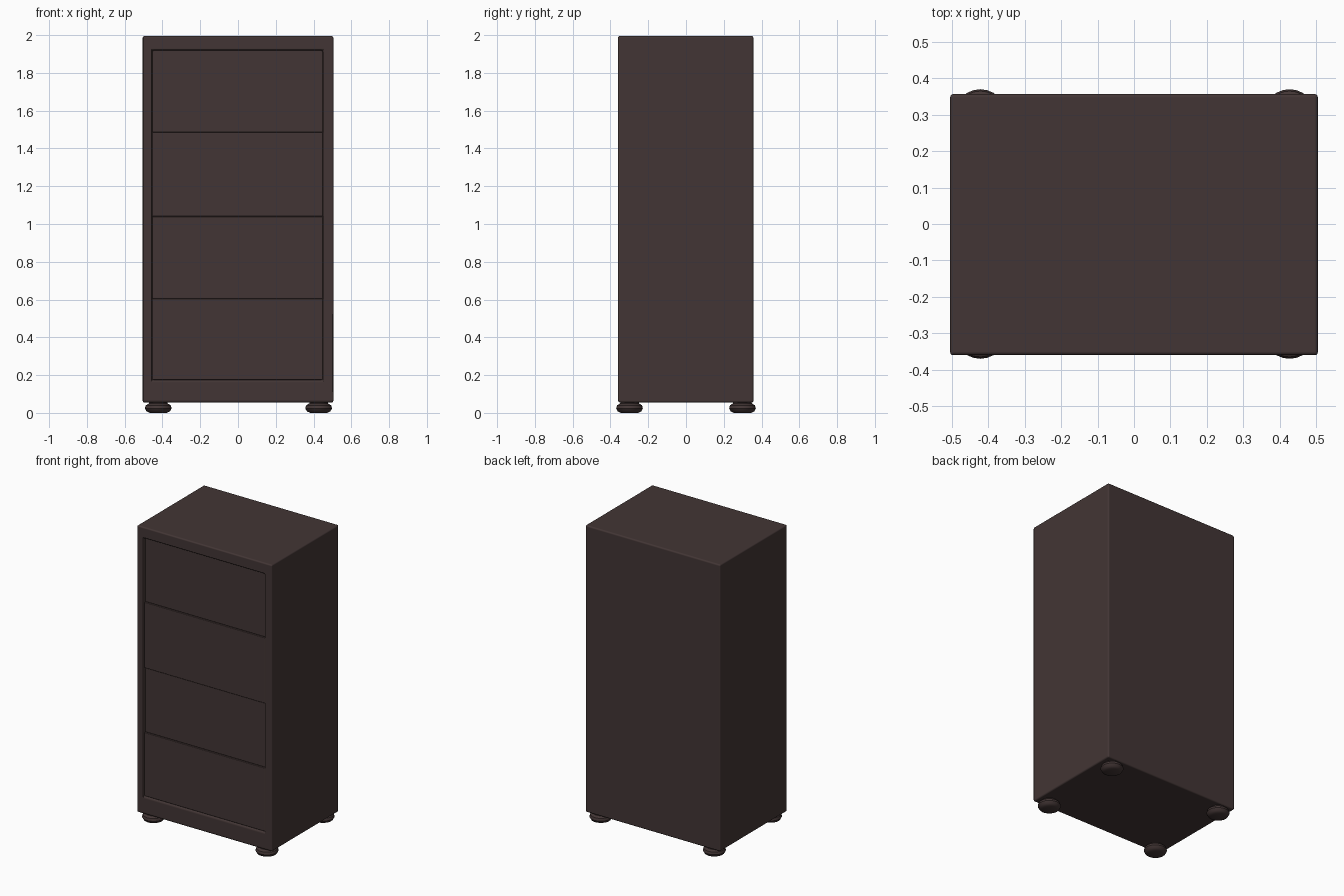
import bpy, bmesh, math
from mathutils import Matrix, Vector

old = bpy.data.objects.get("Cube")
if old:
    bpy.data.objects.remove(old, do_unlink=True)

wood = bpy.data.materials.new("dark brown wood")
wood.use_nodes = True
colour = (0.055, 0.036, 0.035, 1)
wood.diffuse_color = colour
wood.node_tree.nodes["Principled BSDF"].inputs["Base Color"].default_value = colour


def finish(name, bm, bevel=0.0):
    """Turn a bmesh into a smooth-shaded object with softened edges."""
    bmesh.ops.recalc_face_normals(bm, faces=bm.faces)
    mesh = bpy.data.meshes.new(name)
    bm.to_mesh(mesh)
    bm.free()
    mesh.materials.append(wood)
    obj = bpy.data.objects.new(name, mesh)
    bpy.context.collection.objects.link(obj)
    if bevel:
        mod = obj.modifiers.new("soft edges", 'BEVEL')
        mod.width, mod.segments = bevel, 3
        mod.harden_normals = True
    bpy.ops.object.select_all(action='DESELECT')
    obj.select_set(True)
    bpy.context.view_layer.objects.active = obj
    bpy.ops.object.shade_smooth_by_angle(angle=math.radians(40))
    return obj


def box(low, high):
    bm = bmesh.new()
    low, high = Vector(low), Vector(high)
    bmesh.ops.create_cube(bm, size=1, matrix=Matrix.Translation((low + high) / 2)
                          @ Matrix.Diagonal((*(high - low), 1)))
    return bm


W, FRONT, BACK, BASE, TOP = 0.505, -0.36, 0.357, 0.055, 1.995
LEFT, RIGHT, LOW, HIGH = -0.455, 0.45, 0.175, 1.92

# Cabinet body with a shallow recess framed on the front
bm = box((-W, FRONT, BASE), (W, BACK, TOP))
face = min(bm.faces, key=lambda f: f.calc_center_median().y)
bmesh.ops.inset_region(bm, faces=[face], thickness=0.05)
for v in face.verts:
    v.co.x = LEFT if v.co.x < 0 else RIGHT
    v.co.z = LOW if v.co.z < 1 else HIGH
wall = bmesh.ops.extrude_face_region(bm, geom=[face])
for v in [g for g in wall["geom"] if isinstance(g, bmesh.types.BMVert)]:
    v.co.y += 0.022
if face.is_valid:
    bmesh.ops.delete(bm, geom=[face], context='FACES_ONLY')
finish("cabinet_body", bm, 0.01)

# Drawer fronts, stacked from the bottom, each set back a little differently
seams = [LOW, 0.605, 1.04, 1.485, HIGH]
setbacks = [0.007, 0.015, 0.009, 0.017]
for i, depth in enumerate(setbacks):
    bm = box((LEFT, FRONT + depth, seams[i]), (RIGHT, FRONT + 0.05, seams[i + 1]))
    finish(f"drawer_front_{i + 1}", bm, 0.005)

# Round bun feet, lathed from a profile
profile = [(0, 0), (0.045, 0), (0.062, 0.008), (0.071, 0.024),
           (0.066, 0.04), (0.05, 0.05), (0.046, 0.065), (0, 0.065)]
for side, x in (("right", -0.422), ("left", 0.427)):
    for end, y in (("front", -0.299), ("back", 0.299)):
        bm = bmesh.new()
        verts = [bm.verts.new((r, 0, z)) for r, z in profile]
        edges = [bm.edges.new(pair) for pair in zip(verts, verts[1:])]
        bmesh.ops.spin(bm, geom=verts + edges, cent=(0, 0, 0), axis=(0, 0, 1),
                       angle=math.tau, steps=24)
        bmesh.ops.remove_doubles(bm, verts=bm.verts, dist=0.0005)
        foot = finish(f"{end}_{side}_foot", bm)
        foot.location = (x, y, 0)
